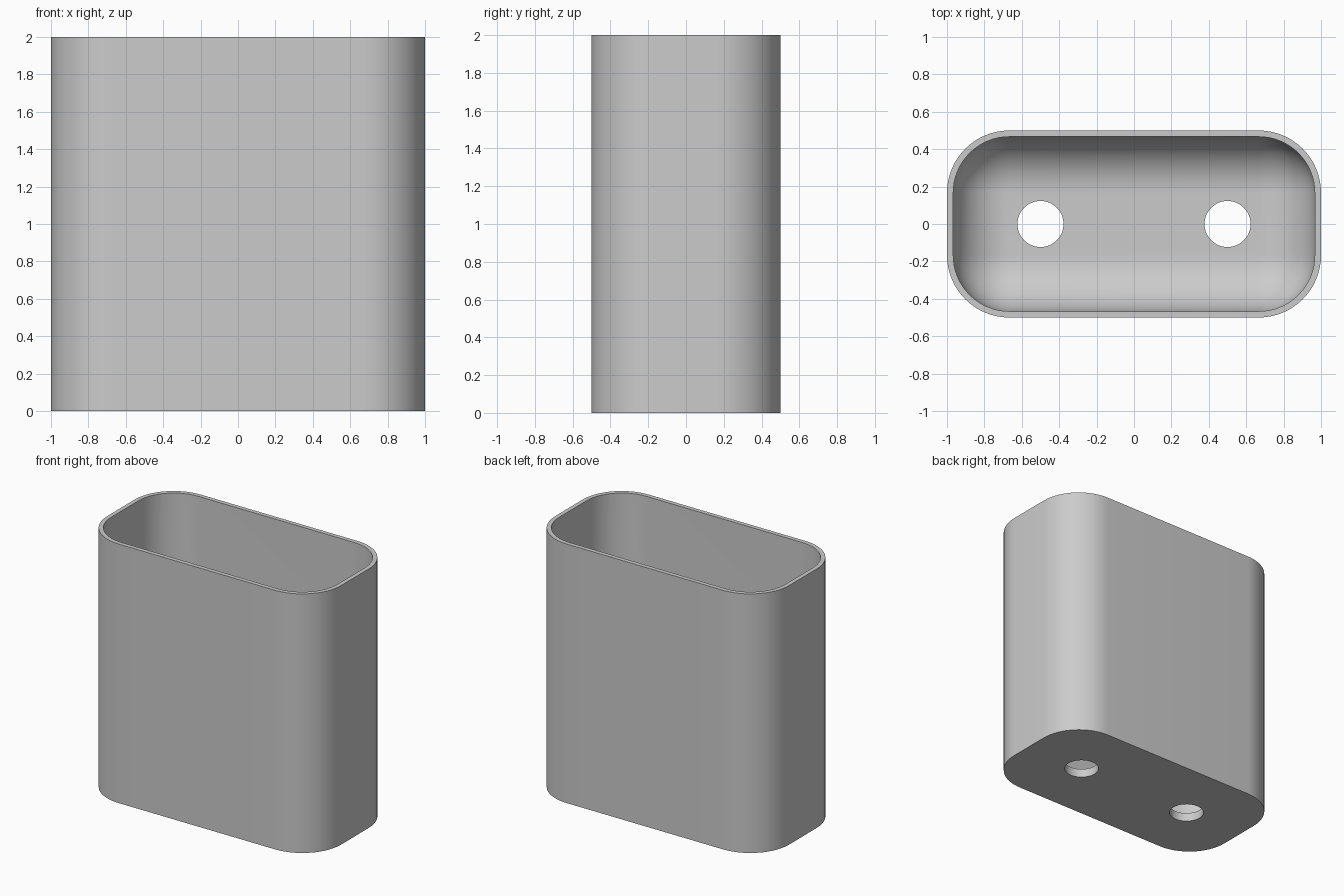
import bpy, bmesh, math

cube = bpy.data.objects.get("Cube")
if cube:
    bpy.data.objects.remove(cube, do_unlink=True)

HALF_X, HALF_Y, HEIGHT = 1.0, 0.5, 2.0
CORNER = 1 / 3            # outer corner radius
WALL = 1 / 30
FLOOR = 1 / 15
FILLET = CORNER - WALL    # inner floor fillet radius
SEGS = 16

grey = bpy.data.materials.new("light grey")
grey.use_nodes = True
grey.diffuse_color = (0.6, 0.6, 0.6, 1)
grey.node_tree.nodes["Principled BSDF"].inputs["Base Color"].default_value = (0.6, 0.6, 0.6, 1)


def ring(bm, inset, z):
    """Rounded rectangle of vertices, inset from the outer outline."""
    r = CORNER - inset
    verts = []
    for quarter, (sx, sy) in enumerate([(1, 1), (-1, 1), (-1, -1), (1, -1)]):
        for i in range(SEGS + 1):
            a = (quarter + i / SEGS) * math.pi / 2
            verts.append(bm.verts.new((sx * (HALF_X - CORNER) + r * math.cos(a),
                                       sy * (HALF_Y - CORNER) + r * math.sin(a), z)))
    return verts


# Cup: outer wall, rim, inner wall, rounded inner floor
bm = bmesh.new()
levels = [(0, 0), (0, HEIGHT), (WALL, HEIGHT)]
for i in range(SEGS + 1):
    a = i / SEGS * math.pi / 2
    levels.append((WALL + FILLET * (1 - math.cos(a)), FLOOR + FILLET * (1 - math.sin(a))))
rings = [ring(bm, inset, z) for inset, z in levels]
for low, high in zip(rings, rings[1:]):
    n = len(low)
    for i in range(n):
        j = (i + 1) % n
        bm.faces.new((low[i], low[j], high[j], high[i]))
bm.faces.new(rings[0][::-1])
bm.faces.new(rings[-1])
bmesh.ops.remove_doubles(bm, verts=bm.verts, dist=0.0001)
bmesh.ops.recalc_face_normals(bm, faces=bm.faces)
mesh = bpy.data.meshes.new("cup_body")
bm.to_mesh(mesh)
bm.free()
cup = bpy.data.objects.new("cup_body", mesh)
bpy.context.collection.objects.link(cup)
mesh.materials.append(grey)

# Two drain holes through the floor
for side, x in (("left", 0.5), ("right", -0.5)):
    bpy.ops.mesh.primitive_cylinder_add(vertices=48, radius=0.123, depth=0.4, location=(x, 0, 0))
    cutter = bpy.context.object
    cutter.name = side + "_hole_cutter"
    cutter.data.materials.append(grey)
    cut = cup.modifiers.new(side + "_drain_hole", 'BOOLEAN')
    cut.operation = 'DIFFERENCE'
    cut.solver = 'EXACT'
    cut.object = cutter
    bpy.context.view_layer.objects.active = cup
    bpy.ops.object.modifier_apply(modifier=cut.name)
    bpy.data.objects.remove(cutter, do_unlink=True)

# Smooth shading with sharp rims
bpy.ops.object.select_all(action='DESELECT')
cup.select_set(True)
bpy.context.view_layer.objects.active = cup
bpy.ops.object.shade_smooth_by_angle(angle=math.radians(30))
